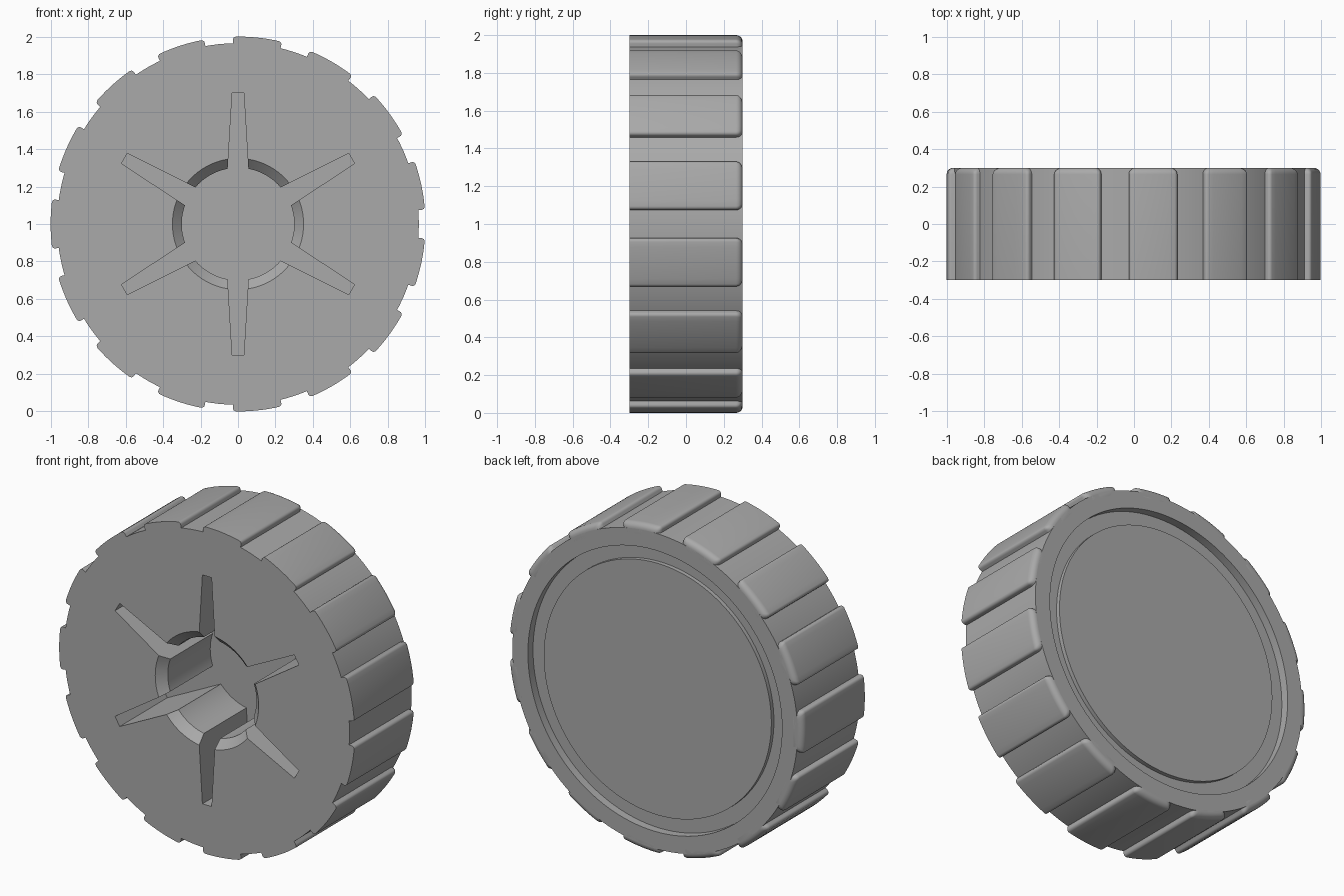
import bpy
import bmesh
from math import sin, cos, pi, radians
from mathutils import Matrix, Vector

cube = bpy.data.objects.get("Cube")
if cube:
    bpy.data.objects.remove(cube, do_unlink=True)

HALF = 0.3           # half the wheel thickness
RIM = 0.965          # radius between the treads
TREADS = 15
FLOOR = 0.16         # bottom of the hub socket

grey = bpy.data.materials.new("plain grey")
grey.use_nodes = True
colour = (0.4, 0.4, 0.4, 1)
grey.diffuse_color = colour
grey.node_tree.nodes["Principled BSDF"].inputs["Base Color"].default_value = colour


def add_object(name, bm):
    bmesh.ops.recalc_face_normals(bm, faces=bm.faces)
    mesh = bpy.data.meshes.new(name)
    bm.to_mesh(mesh)
    bm.free()
    mesh.materials.append(grey)
    obj = bpy.data.objects.new(name, mesh)
    bpy.context.collection.objects.link(obj)
    return obj


def select_only(obj):
    bpy.ops.object.select_all(action="DESELECT")
    obj.select_set(True)
    bpy.context.view_layer.objects.active = obj


def lathe(name, profile, steps=120):
    """Spin (radius, y) points about the wheel axle."""
    bm = bmesh.new()
    verts = [bm.verts.new((r, y, 1)) for r, y in profile]
    edges = [bm.edges.new(pair) for pair in zip(verts, verts[1:])]
    bmesh.ops.spin(bm, geom=verts + edges, cent=(0, 0, 1), axis=(0, 1, 0),
                   angle=2 * pi, steps=steps, use_duplicate=False)
    bmesh.ops.remove_doubles(bm, verts=bm.verts, dist=1e-4)
    return add_object(name, bm)


def loft(bm, rings):
    """Skin a list of equal point rings and cap both ends."""
    rows = [[bm.verts.new(p) for p in ring] for ring in rings]
    for a, b in zip(rows, rows[1:]):
        for i in range(len(a)):
            j = (i + 1) % len(a)
            bm.faces.new((a[i], a[j], b[j], b[i]))
    bm.faces.new(rows[0])
    bm.faces.new(rows[-1])


def polar(r, angle, y):
    return Vector((r * cos(angle), y, 1 + r * sin(angle)))


def cut(target, cutter):
    mod = target.modifiers.new("cut", "BOOLEAN")
    mod.operation = "DIFFERENCE"
    mod.solver = "EXACT"
    mod.object = cutter
    select_only(target)
    bpy.ops.object.modifier_apply(modifier=mod.name)
    bpy.data.objects.remove(cutter, do_unlink=True)


# Wheel body with a ring groove round the recessed back disc
body = lathe("wheel_body", [
    (0, -HALF), (RIM, -HALF), (RIM, HALF), (0.86, HALF),
    (0.86, 0.25), (0.77, 0.25), (0.77, 0.275), (0, 0.275)])

# Round hub socket with a chamfered mouth
cut(body, lathe("hub_cutter", [(0, -0.35), (0.4, -0.35), (0.3, -0.25),
                               (0.3, FLOOR), (0, FLOOR)], 96))

# Six tapered slots radiating from the socket
bm = bmesh.new()
for k in range(6):
    turn = Matrix.Rotation(radians(30 + 60 * k), 4, "Y")
    outline = [(0.2, -0.061), (0.7, -0.031), (0.7, 0.031), (0.2, 0.061)]
    loft(bm, [[turn @ Vector((r, y, w)) + Vector((0, 0, 1)) for r, w in outline]
              for y in (-0.35, FLOOR)])
cut(body, add_object("slot_cutter", bm))


# Raised treads, rounded along their sides and at the back end
def tread_ring(centre, y, inset):
    outer, corner, base = 1 - inset, 0.018, 0.94
    half = radians(7.6) - inset
    pts = [(base, half)]
    for i in range(5):
        a = i * pi / 8
        pts.append((outer - corner * (1 - sin(a)), half - corner * (1 - cos(a))))
    flat = half - corner
    pts += [(outer, flat * t) for t in (0.75, 0.5, 0.25)]
    pts += [(outer, 0)] + [(r, -a) for r, a in reversed(pts)]
    return [polar(r, centre + a, y) for r, a in pts]


bm = bmesh.new()
ROUND = 0.035
for k in range(TREADS):
    centre = pi + 2 * pi * k / TREADS
    stations = [(-HALF, 0)]
    for i in range(6):
        a = i * pi / 10
        stations.append((HALF - ROUND * (1 - sin(a)), ROUND * (1 - cos(a))))
    loft(bm, [tread_ring(centre, y, inset) for y, inset in stations])
treads = add_object("treads", bm)

for obj in (body, treads):
    select_only(obj)
    bpy.ops.object.shade_smooth_by_angle(angle=radians(30))
